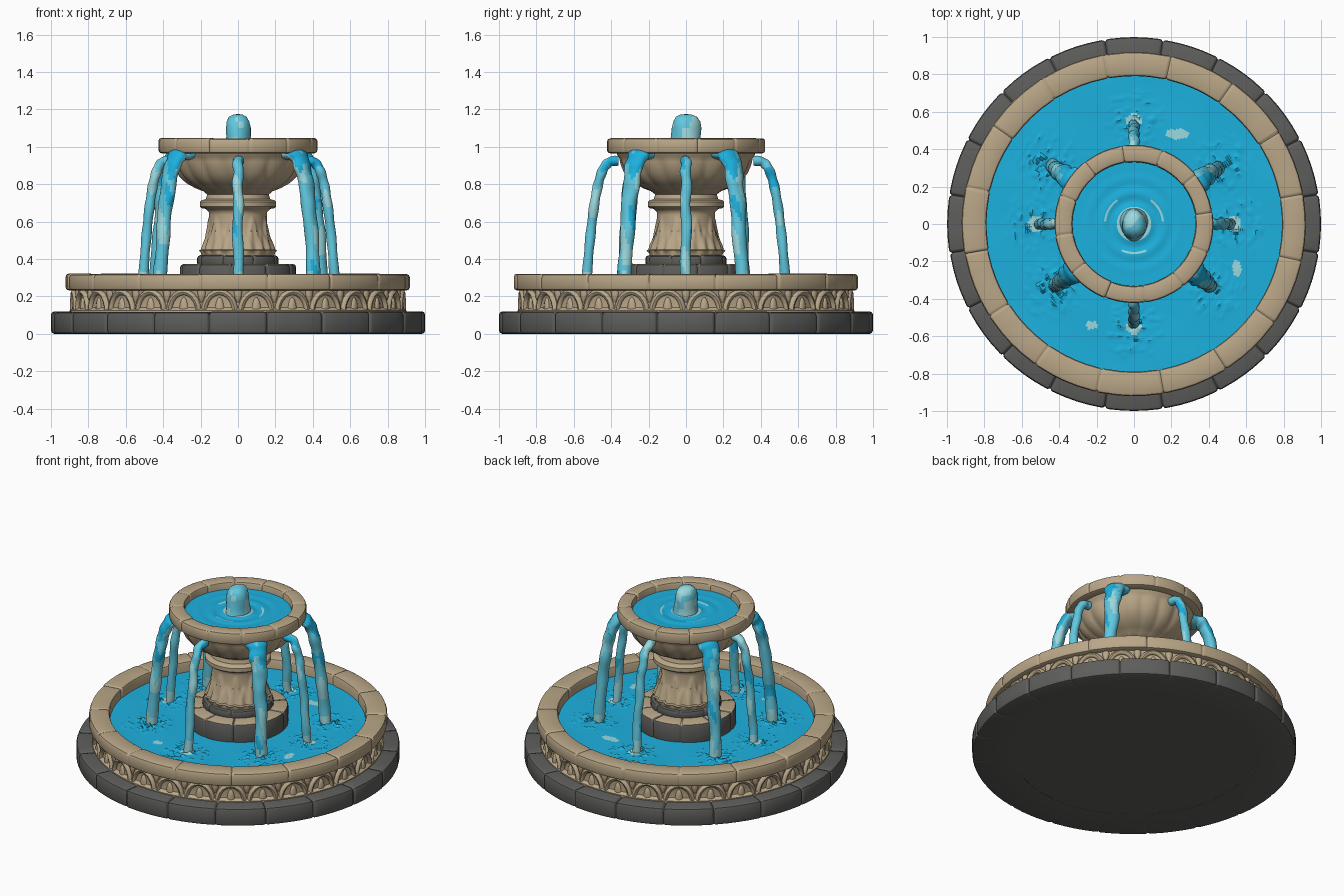
import bpy, bmesh, math, random
from mathutils import Vector

if "Cube" in bpy.data.objects:
    bpy.data.objects.remove(bpy.data.objects["Cube"])
random.seed(4)
TAU = math.tau


def material(name, r, g, b):
    m = bpy.data.materials.new(name)
    m.diffuse_color = (r, g, b, 1)
    m.use_nodes = True
    m.node_tree.nodes["Principled BSDF"].inputs["Base Color"].default_value = m.diffuse_color
    return m


TAN = material("sandstone", .49, .385, .245)
DARK = material("dark_stone", .11, .11, .105)
BLUE = material("water_blue", .012, .44, .74)
CYAN = material("falling_water", .12, .58, .74)
FOAM = material("foam", .33, .70, .74)


def finish(bm, name, mats, rule=None):
    bmesh.ops.remove_doubles(bm, verts=bm.verts, dist=1e-5)
    bmesh.ops.recalc_face_normals(bm, faces=bm.faces)
    if rule:
        for f in bm.faces:
            f.material_index = rule(f.calc_center_median(), f.normal)
    me = bpy.data.meshes.new(name)
    bm.to_mesh(me)
    bm.free()
    for m in mats:
        me.materials.append(m)
    ob = bpy.data.objects.new(name, me)
    bpy.context.collection.objects.link(ob)
    return ob


def lathe(name, prof, angles, mats, fn=None, closed=False, rule=None):
    """Revolve (r, z) points; fn(angle, r, z) may move each one."""
    bm = bmesh.new()
    cols = []
    for a in angles:
        col = []
        for r, z in prof:
            if fn:
                r, z = fn(a, r, z)
            col.append(bm.verts.new((r * math.cos(a), r * math.sin(a), z)))
        cols.append(col)
    n = len(prof)
    for i, c in enumerate(cols):
        d = cols[(i + 1) % len(cols)]
        for j in range(n if closed else n - 1):
            k = (j + 1) % n
            bm.faces.new((c[j], d[j], d[k], c[k]))
    return finish(bm, name, mats, rule)


def even(n):
    return [TAU * i / n for i in range(n)]


def block_ring(name, n, r0, r1, z0, z1, mats, depth=.012, turn=0., rule=None):
    """Ring of worn stone blocks: rounded section, grooved at the joints."""
    b = .016
    prof = [(r0, z0), (r1 - b, z0), (r1 - b * .3, z0 + b * .3), (r1, z0 + b), (r1, z1 - b),
            (r1 - b * .3, z1 - b * .3), (r1 - b, z1), (r0 + b, z1),
            (r0 + b * .3, z1 - b * .3), (r0, z1 - b)]
    cr, cz = (r0 + r1) / 2, (z0 + z1) / 2
    step = TAU / n
    w = .009 / r1 / step
    inset, angles = {}, []
    for i in range(n):
        worn = random.uniform(0, .004)
        for f, d in ((0, depth), (w * .5, depth * .7), (w, depth * .2), (w * 2, 0), (.3, 0),
                     (.5, 0), (.7, 0), (1 - w * 2, 0), (1 - w, depth * .2), (1 - w * .5, depth * .7)):
            a = turn + (i + f) * step
            angles.append(a)
            inset[a] = d + worn

    def fn(a, r, z):
        d = inset[a]
        return r - math.copysign(d, r - cr), z - math.copysign(d, z - cz) * (z > cz)
    return lathe(name, prof, angles, mats, fn, True, rule)


def tube(bm, pts, side, wide, thick, n=10):
    """Elliptical tube; side is the fixed wide direction."""
    rings = []
    for i, p in enumerate(pts):
        t = (pts[min(i + 1, len(pts) - 1)] - pts[max(i - 1, 0)]).normalized()
        nor = t.cross(side).normalized()
        rings.append([bm.verts.new(p + side * wide[i] * math.cos(q) + nor * thick[i] * math.sin(q))
                      for q in even(n)])
    for a, b in zip(rings, rings[1:]):
        for j in range(n):
            k = (j + 1) % n
            bm.faces.new((a[j], a[k], b[k], b[j]))
    bm.faces.new(rings[0][::-1])
    bm.faces.new(rings[-1])


# Plinth and basin
block_ring("plinth_blocks", 20, .74, 1., 0, .12, [DARK], .011, math.radians(-81))
lathe("plinth_underside", [(0, .001), (.95, .001), (.95, .1), (0, .1)], even(80), [DARK])
lathe("basin_wall", [(.8, .1), (.9, .1), (.9, .125), (.88, .14), (.876, .22), (.89, .25), (.8, .25)],
      even(96), [TAN], closed=True)
block_ring("basin_rim", 16, .788, .922, .232, .322, [TAN], .005, math.radians(-80))

# Carved arches and leaves round the basin wall
bm = bmesh.new()
N = 28
for i in range(N):
    a0 = TAU * (i + .5) / N
    out = Vector((math.cos(a0), math.sin(a0), 0))
    pts = []
    for q in range(11):
        s = math.pi * q / 10
        a = a0 + .095 * math.cos(s)
        pts.append(Vector((.878 * math.cos(a), .878 * math.sin(a), .118 + .105 * math.sin(s))))
    tube(bm, pts, out, [.02] * 11, [.016] * 11, 10)
    for a, zs, w in ((a0, (.115, .14, .165, .185, .195), .026), (a0 + TAU / N / 2, (.24, .215, .195, .18, .165), .022)):
        d = Vector((math.cos(a), math.sin(a), 0))
        t = Vector((-d.y, d.x, 0))
        tube(bm, [d * .876 + Vector((0, 0, z)) for z in zs], t, [w, w, w * .8, w * .5, .003],
             [.014, .016, .014, .01, .003], 10)
finish(bm, "basin_carving", [TAN])

# Stream landing points
streams = []
for x, y in ((.45, .30), (-.44, .31), (-.42, -.33), (.41, -.33)):
    streams.append((math.hypot(x, y), math.atan2(y, x), 1))
for k, r in enumerate((.52, .535, .51, .535)):
    streams.append((r, k * math.pi / 2, 0))
ends = [Vector((r * math.cos(a), r * math.sin(a))) for r, a, _ in streams]
WATER = .252


# Water in the basin, choppy where the streams land
def chop(a, r, z):
    if z < .25 or r > .8:
        return r, z
    p = Vector((r * math.cos(a), r * math.sin(a)))
    d = min((p - e * 1.06).length for e in ends)
    z += .003 * math.sin(9 * p.x + 5 * p.y) * math.sin(11 * p.y)
    if d < .16 and random.random() < .22:
        z += random.uniform(0, .026) * (1 - d / .2)
    return r, z


patches = [(.23, .48, .06, .028), (.55, -.24, .025, .045), (-.23, -.54, .033, .022)]
patches += [(e.x * 1.03, e.y * 1.03, .04, .04) for e in ends[4:]]


def basin_foam(c, n):
    return int(any(((c.x - x) / u) ** 2 + ((c.y - y) / v) ** 2 < 1 for x, y, u, v in patches))


lathe("basin_water", [(0, .2), (.83, .2), (.83, WATER)] + [(.8 - .0115 * i, WATER) for i in range(56)] + [(0, WATER)],
      even(240), [BLUE, FOAM], chop, rule=basin_foam)

# Pedestal steps
block_ring("pedestal_lower_step", 10, .1, .312, .22, .375, [DARK, TAN], .006, .2,
           rule=lambda c, n: int(n.z > .8))
block_ring("pedestal_upper_step", 8, .08, .22, .36, .422, [DARK], .005, .4)


# Leaf-carved column
def leaves(a, r, z):
    if .44 < z < .66:
        for shift, top, amt in ((0, .63, .012), (.5, .56, .01)):
            u = abs((a * 9 / TAU + shift) % 1 - .5) * 2
            w = math.sqrt(max(0, (top - z) / (top - .42)))
            if u < w:
                r += amt * min(1, (w - u) * 3) - .005 * max(0, 1 - u * 4)
    return r, z


shaft = [(.18 - .026 * math.sin(math.pi * .6 * i / 14), .45 + .2 * i / 14) for i in range(15)]
lathe("column", [(.0, .41), (.194, .41), (.197, .43), (.19, .445)] + shaft +
      [(.172, .668), (.196, .672), (.204, .68), (.204, .705), (.196, .714), (.172, .72), (.165, .745), (.18, .765), (0, .77)],
      even(126), [TAN], leaves)


# Ribbed bowl
def ribs(a, r, z):
    if .76 < z < .945 and r > .17:
        s = abs(math.sin(a * 9 + (z - .76) * 2.5))
        r += (.02 * s ** .5 - .012) * math.sin(math.pi * min(1, (z - .75) / .2))
    return r, z


lathe("bowl", [(0, .745), (.165, .745), (.185, .762), (.225, .778), (.265, .8), (.295, .825), (.32, .855),
               (.338, .89), (.35, .92), (.355, .94), (.365, .95), (.375, .975), (0, .975)], even(144), [TAN], ribs)
block_ring("bowl_rim", 12, .328, .426, .965, 1.048, [TAN], .004, .15)


# Bowl water with ripple rings
def ripple(a, r, z):
    return r, z + (.007 * math.cos(r * 75) * max(0, 1 - r / .3) if z > .98 else 0)


lathe("bowl_water", [(0, .95), (.35, .95), (.35, 1.0)] + [(.345 - .0115 * i, 1.0) for i in range(30)] + [(0, 1.0)],
      even(72), [BLUE, FOAM], ripple,
      rule=lambda c, n: int(c.z > .98 and (.145 < c.xy.length < .157 and math.sin(3 * math.atan2(c.y, c.x)) > .2
                                           or c.xy.length < .09)))

# Bubbling jet in the middle
jet = lathe("jet", [(.08, .98), (.072, 1.01), (.066, 1.05), (.066, 1.1), (.06, 1.135), (.047, 1.16), (.025, 1.172), (0, 1.175)],
            even(24), [CYAN, FOAM, BLUE],
            lambda a, r, z: (r * (1 + .06 * math.sin(3 * a + z * 25)), z),
            rule=lambda c, n: 1 if math.sin(c.x * 50 + c.z * 40) + math.sin(c.y * 45) > .1 else 0)
jet.scale.y = 1.2

# Eight falling streams: broad on the diagonals, thin on the axes
for i, (r1, a, broad) in enumerate(streams):
    bm = bmesh.new()
    d = Vector((math.cos(a), math.sin(a), 0))
    t = Vector((-d.y, d.x, 0))
    r0, top = (.35, .965) if broad else (.36, .925)
    pts, wide, thick = [], [], []
    M = 48
    for k in range(M + 1):
        f = k / M
        s = f ** .6
        pts.append(d * (r0 + (r1 - r0) * s) + Vector((0, 0, top - (top - WATER + .01) * s ** 3.6)) +
                   t * .004 * math.sin(f * 22 + i))
        w = (.082 - .045 * min(1, s * 1.1)) if broad else .028
        wide.append(w * (1 + .06 * math.sin(f * 32 + i)))
        thick.append((.036 if broad else .026) * (1 + .06 * math.sin(f * 42)))
    tube(bm, pts, t, wide, thick, 20)

    def shade(c, n, i=i, broad=broad, d=d, t=t):
        u = c.dot(t)
        v = math.sin(c.z * 17 + i * 2 + 20 * u) + math.sin(u * 60 + c.z * 9 + i)
        if broad and n.dot(d) + n.z > .2 and c.z > .87 + .05 * math.sin(u * 70 + i):
            return 2 if v > -1.2 else 0
        if v > 1.05 or c.z < .31 + .02 * math.sin(u * 90):
            return 1
        return 2 if v < -1.6 else 0
    finish(bm, "broad_stream" if broad else "thin_stream", [CYAN, FOAM, BLUE], shade)

# Smooth shading with sharp joints
for ob in bpy.context.collection.objects:
    ob.select_set(True)
    bpy.context.view_layer.objects.active = ob
bpy.ops.object.shade_smooth_by_angle(angle=math.radians(40))
